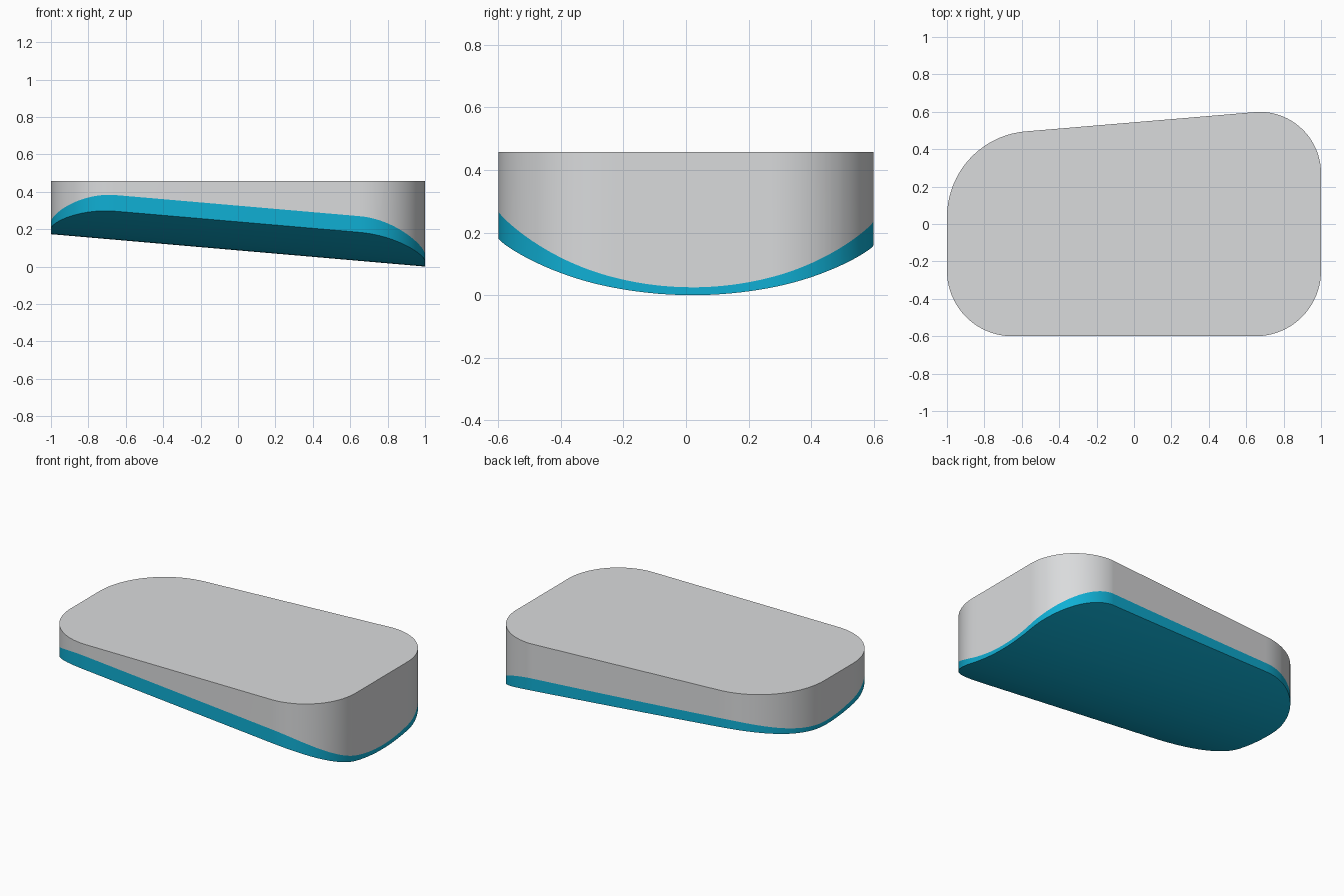
import bpy, bmesh, math

if "Cube" in bpy.data.objects:
    bpy.data.objects.remove(bpy.data.objects["Cube"])

TOP = 0.457            # height of the flat top
SLOPE = 0.0865         # the underside falls towards +x
KEEL_Y = 0.02          # lowest line of the curved underside


def left_x(y):
    """Left side of the plan outline at a given y."""
    if y < -0.25:
        return -0.65 - math.sqrt(max(0, 0.35**2 - (y + 0.25)**2))
    if y < 0.037:
        return -1.0
    if y < 0.495:
        return -0.54 - math.sqrt(max(0, 0.46**2 - (y - 0.037)**2))
    return -0.579 + (y - 0.495) / 0.105 * 1.249   # slanted back edge


def right_x(y):
    """Right side of the plan outline at a given y."""
    if y < -0.25:
        return 0.65 + math.sqrt(max(0, 0.35**2 - (y + 0.25)**2))
    if y < 0.27:
        return 1.0
    return 0.67 + math.sqrt(max(0, 0.33**2 - (y - 0.27)**2))


def trough(radius, lift):
    """Tilted cylindrical surface, as a height function."""
    def height(x, y):
        sag = radius - math.sqrt(radius**2 - (y - KEEL_Y)**2)
        return SLOPE * (1 - x) + lift + sag
    return height


def flat_top(x, y):
    return TOP


# Slices across the plan, following the corner arcs
quarter = [math.radians(90 * i / 20) for i in range(21)]
ys = {-0.25 - 0.35 * math.sin(a) for a in quarter}
ys |= {0.037 + 0.46 * math.sin(a) for a in quarter}
ys |= {0.27 + 0.33 * math.sin(a) for a in quarter}
ys |= {-0.25 + 0.04 * i for i in range(8)} | {0.495}
slices = []
for y in sorted(ys):
    if not slices or y - slices[-1] > 0.0004:
        slices.append(y)
slices[-1] = 0.6


def build_slab(name, lower, upper, material):
    """Closed slab between two height functions, inside the plan outline."""
    bm = bmesh.new()
    rows = []
    for y in slices:
        xl, xr = left_x(y), right_x(y)
        rows.append([bm.verts.new((x, y, h(x, y)))
                     for x, h in ((xl, lower), (xr, lower), (xr, upper), (xl, upper))])
    for a, b in zip(rows, rows[1:]):
        for i in range(4):
            j = (i + 1) % 4
            bm.faces.new((a[i], a[j], b[j], b[i]))
    bm.faces.new(rows[0])
    bm.faces.new(rows[-1])
    bmesh.ops.remove_doubles(bm, verts=bm.verts, dist=1e-5)
    bmesh.ops.recalc_face_normals(bm, faces=bm.faces)
    mesh = bpy.data.meshes.new(name)
    bm.to_mesh(mesh)
    bm.free()
    mesh.materials.append(material)
    obj = bpy.data.objects.new(name, mesh)
    bpy.context.collection.objects.link(obj)
    bpy.ops.object.select_all(action='DESELECT')
    obj.select_set(True)
    bpy.context.view_layer.objects.active = obj
    bpy.ops.object.shade_smooth_by_angle(angle=math.radians(30))
    return obj


def flat_colour(name, rgb):
    mat = bpy.data.materials.new(name)
    mat.diffuse_color = (*rgb, 1)
    mat.use_nodes = True
    mat.node_tree.nodes["Principled BSDF"].inputs["Base Color"].default_value = mat.diffuse_color
    return mat


grey = flat_colour("light grey", (0.70, 0.71, 0.72))
teal = flat_colour("teal blue", (0.005, 0.43, 0.66))

underside = trough(1.335, 0.0)
seam = trough(1.005, 0.025)

# Blue curved base layer, then the grey body above it
build_slab("base_layer", underside, seam, teal)
build_slab("body", seam, flat_top, grey)
